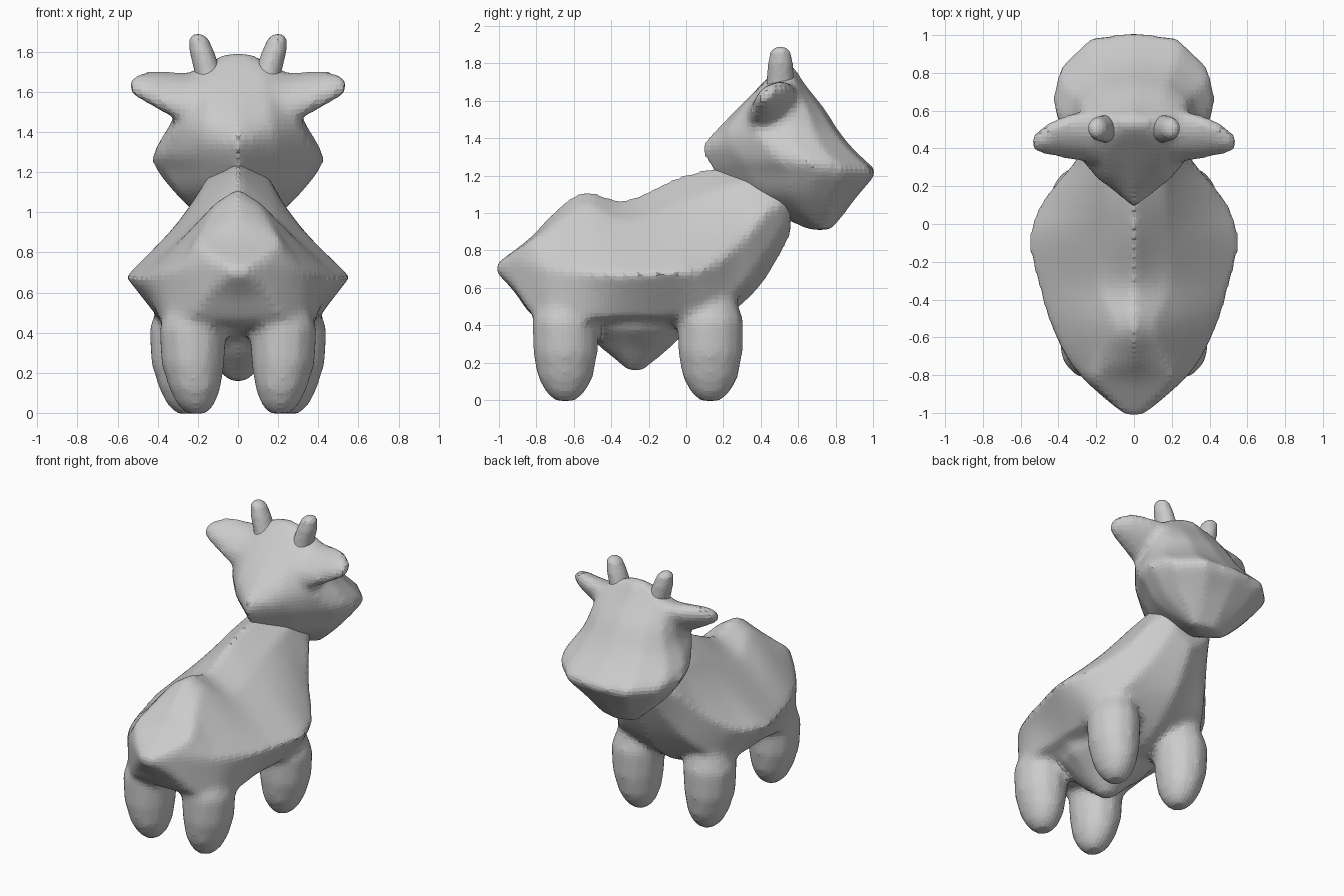
import bpy, bmesh, math

if "Cube" in bpy.data.objects:
    bpy.data.objects.remove(bpy.data.objects["Cube"])


def spline(rows, steps=4):
    """Smoothly interpolate rows of numbers (Catmull-Rom)."""
    out = []
    for i in range(len(rows) - 1):
        a, b, c, d = (rows[max(i - 1, 0)], rows[i], rows[i + 1],
                      rows[min(i + 2, len(rows) - 1)])
        for k in range(steps):
            t = k / steps
            out.append([.5 * (2 * q + (r - p) * t + (2 * p - 5 * q + 4 * r - s) * t * t
                              + (3 * q - p - 3 * r + s) * t ** 3)
                        for p, q, r, s in zip(a, b, c, d)])
    return out + [list(rows[-1])]


def loft(bm, rings):
    """Skin a closed tube through rings of equal point count."""
    loops = [[bm.verts.new(p) for p in r] for r in rings]
    n = len(loops[0])
    faces = [bm.faces.new((a[i], a[(i + 1) % n], b[(i + 1) % n], b[i]))
             for a, b in zip(loops, loops[1:]) for i in range(n)]
    faces += [bm.faces.new(loops[0]), bm.faces.new(loops[-1])]
    bmesh.ops.recalc_face_normals(bm, faces=faces)


def mirrored(half):
    """Half outline (first and last on the centre line) to a full loop."""
    return half + [(-x, y, z) for x, y, z in half[-2:0:-1]]


def ellipse(axis, at, c1, c2, r1, r2, tilt=0, n=12):
    """Ellipse across the x or z axis; c1, c2 are the other two coordinates."""
    pts = []
    for i in range(n):
        a = 2 * math.pi * i / n
        u, v = r1 * math.cos(a), r2 * math.sin(a)
        p = c1 + u * math.cos(tilt) - v * math.sin(tilt)
        q = c2 + u * math.sin(tilt) + v * math.cos(tilt)
        pts.append((at, p, q) if axis == 'x' else (p, q, at))
    return pts


def flip(ring, s):
    return [(s * x, y, z) for x, y, z in ring]


def finish(name, bm, voxel, smooth):
    """Fuse overlapping volumes into one soft skin."""
    me = bpy.data.meshes.new(name)
    bm.to_mesh(me)
    bm.free()
    ob = bpy.data.objects.new(name, me)
    bpy.context.collection.objects.link(ob)
    m = ob.modifiers.new("fuse", 'REMESH')
    m.mode = 'VOXEL'
    m.voxel_size = voxel
    m = ob.modifiers.new("soften", 'SMOOTH')
    m.factor = 0.5
    m.iterations = smooth
    return ob


# Torso: y, top z, upper flank (x,z), widest (x,z), lower flank (x,z), bottom z
bm = bmesh.new()
torso = [
    (-1.015, .73, .03, .725, .05, .71, .03, .69, .68),
    (-.92, .80, .14, .79, .16, .74, .15, .60, .58),
    (-.82, .88, .21, .86, .27, .72, .25, .46, .45),
    (-.70, 1.01, .16, .95, .36, .70, .35, .44, .42),
    (-.54, 1.12, .11, 1.05, .44, .68, .38, .43, .37),
    (-.33, 1.07, .19, .96, .51, .67, .37, .45, .33),
    (-.07, 1.185, .18, 1.04, .56, .68, .38, .45, .33),
    (.12, 1.24, .17, 1.11, .49, .71, .39, .47, .38),
    (.30, 1.26, .16, 1.16, .34, .85, .31, .60, .51),
    (.43, 1.26, .14, 1.19, .25, 1.00, .21, .77, .65),
    (.56, 1.26, .11, 1.20, .17, 1.08, .13, .98, .88)]
loft(bm, [mirrored([(0, y, t), (a, y, b), (c, y, d), (e, y, f), (0, y, g)])
          for y, t, a, b, c, d, e, f, g in spline(torso)])

# Legs: z, outward x offset, x radius, y radius
leg = [(.58, .0, .12, .13), (.42, .01, .17, .18), (.25, .01, .16, .175),
       (.12, 0, .13, .15), (.04, -.005, .095, .105), (-.005, -.01, .05, .055)]
for cx, cy in ((.265, .13), (.215, -.645)):
    for s in (1, -1):
        loft(bm, [flip(ellipse('z', z, cx + dx, cy, rx, ry), s)
                  for z, dx, rx, ry in leg])

# Udder
loft(bm, [ellipse('z', z, 0, -.27, rx, ry) for z, rx, ry in
          ((.50, .33, .32), (.38, .29, .28), (.29, .18, .20),
           (.20, .09, .09), (.155, .04, .04))])
finish("body_with_legs", bm, .025, 7)

# Head: z, back y, front y, half width, back pointedness
bm = bmesh.new()
head = [(.91, .66, .78, .12, .2), (1.0, .45, .85, .22, .2), (1.1, .26, .925, .32, .2),
        (1.215, .15, 1.015, .41, .22), (1.28, .11, .96, .43, .22),
        (1.36, .085, .88, .39, .2), (1.45, .165, .81, .335, .1),
        (1.56, .275, .74, .30, .05), (1.68, .395, .645, .25, .03),
        (1.75, .465, .60, .15, .03), (1.795, .52, .57, .05, .03)]
loft(bm, [mirrored([(0, b, z), (.5 * w, b + k * (f - b), z),
                    (.9 * w, b + (.2 + 1.2 * k) * (f - b), z),
                    (w, b + .62 * (f - b), z),
                    (.92 * w, b + .8 * (f - b), z), (.55 * w, f - .025, z), (0, f, z)])
          for z, b, f, w, k in spline(head, 3)])

# Ears: x, centre y, centre z, long radius, short radius
ear = [(.10, .46, 1.55, .20, .13), (.25, .465, 1.57, .165, .095),
       (.37, .46, 1.60, .135, .075), (.46, .45, 1.625, .10, .06),
       (.52, .43, 1.63, .06, .04), (.545, .43, 1.63, .025, .02)]
for s in (1, -1):
    loft(bm, [flip(ellipse('x', x, y, z, a, b, math.radians(40)), s)
              for x, y, z, a, b in ear])
finish("head_with_ears", bm, .025, 6)

# Horns: z, centre x, x radius, y radius
horn = [(1.60, .125, .08, .09), (1.70, .15, .068, .075), (1.80, .18, .062, .068),
        (1.86, .195, .05, .055), (1.888, .20, .025, .03)]
for side, s in (("right", 1), ("left", -1)):
    bm = bmesh.new()
    loft(bm, [flip(ellipse('z', z, x, .505, rx, ry), s) for z, x, rx, ry in horn])
    finish("horn_" + side, bm, .015, 2)
